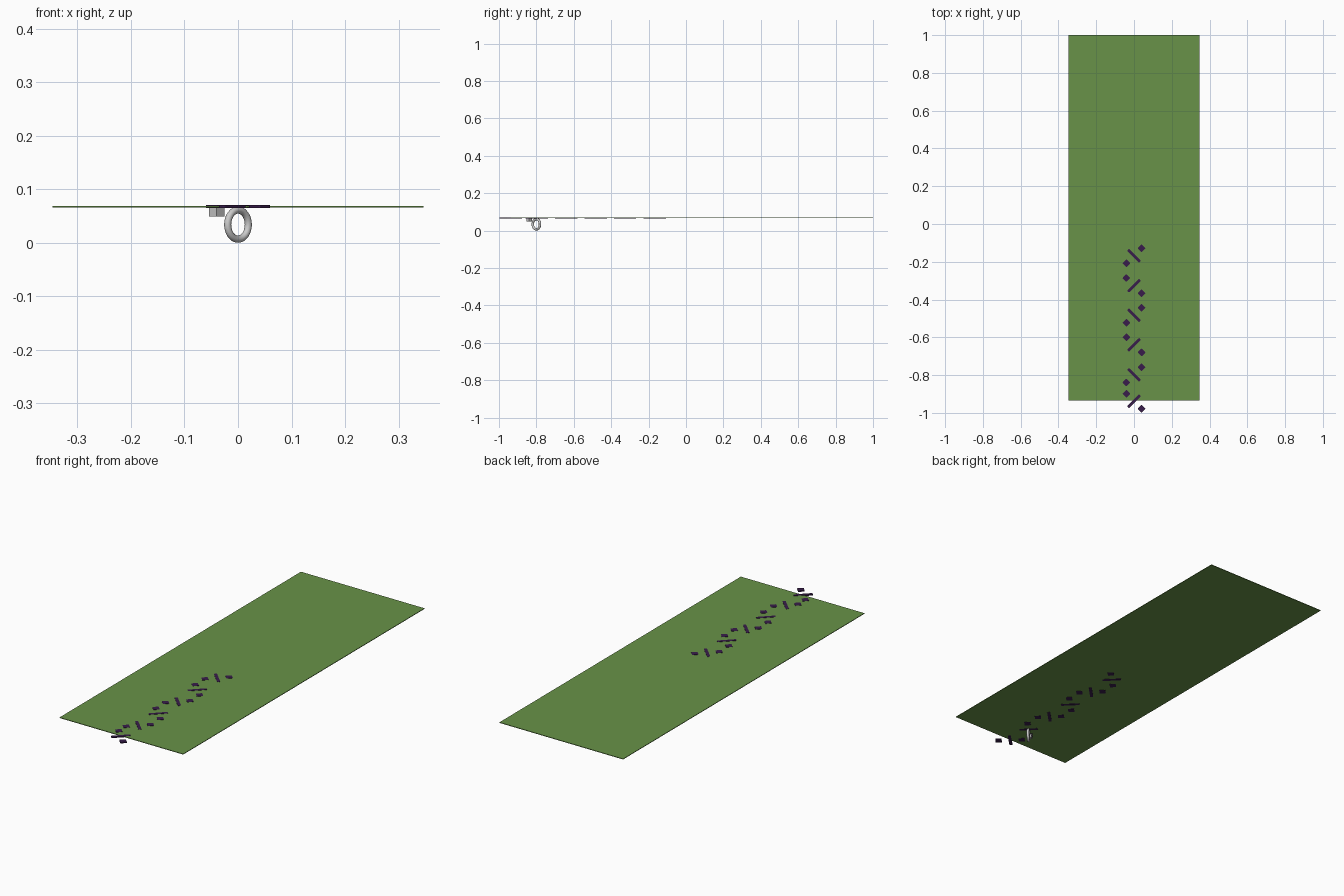
import bpy, bmesh
from math import radians
from mathutils import Matrix

if "Cube" in bpy.data.objects:
    bpy.data.objects.remove(bpy.data.objects["Cube"])


def material(name, color):
    m = bpy.data.materials.new(name)
    m.diffuse_color = color
    m.use_nodes = True
    m.node_tree.nodes["Principled BSDF"].inputs["Base Color"].default_value = m.diffuse_color
    return m


green = material("mat_green", (0.14, 0.29, 0.065, 1))
purple = material("stitch_purple", (0.04, 0.012, 0.07, 1))


def block(name, size, loc, angle=0, mat=None, round_corners=0):
    bm = bmesh.new()
    bmesh.ops.create_cube(bm, size=1, matrix=Matrix.Diagonal((*size, 1)))
    if round_corners:
        upright = [e for e in bm.edges
                   if abs(e.verts[0].co.z - e.verts[1].co.z) > 1e-5]
        bmesh.ops.bevel(bm, geom=upright, offset=round_corners, segments=3,
                        profile=0.5, affect='EDGES')
    me = bpy.data.meshes.new(name)
    bm.to_mesh(me)
    bm.free()
    ob = bpy.data.objects.new(name, me)
    bpy.context.collection.objects.link(ob)
    ob.location = loc
    ob.rotation_euler.z = radians(angle)
    if mat:
        me.materials.append(mat)
    return ob


TOP = 0.0675

# Thin flat sheet
block("sheet", (0.694, 1.935, 0.003), (0, 0.0325, TOP), mat=green)

# Zigzag row: slanted bars, each flanked by two diamonds
for i, y in enumerate((-0.168, -0.326, -0.483, -0.64, -0.799, -0.938)):
    s = 1 if i % 2 == 0 else -1
    block(f"bar_{i}", (0.09, 0.015, 0.0055), (0, y, TOP), -45 * s, purple, 0.004)
    for label, k in (("back", 1), ("front", -1)):
        block(f"diamond_{label}_{i}", (0.03, 0.03, 0.0055),
              (0.04 * s * k, y + 0.04 * k, TOP), 45, purple, 0.003)

# Peg under one diamond
block("peg", (0.0205, 0.0205, 0.018), (-0.04, -0.839, 0.058), 45)

# Hanging ring, turned 45 degrees
bpy.ops.mesh.primitive_torus_add(
    major_radius=0.0272, minor_radius=0.0066, major_segments=48, minor_segments=16,
    location=(0, -0.8, 0.0338), rotation=(radians(90), 0, radians(45)))
ring = bpy.context.object
ring.name = "ring"
bpy.ops.object.shade_smooth_by_angle()
